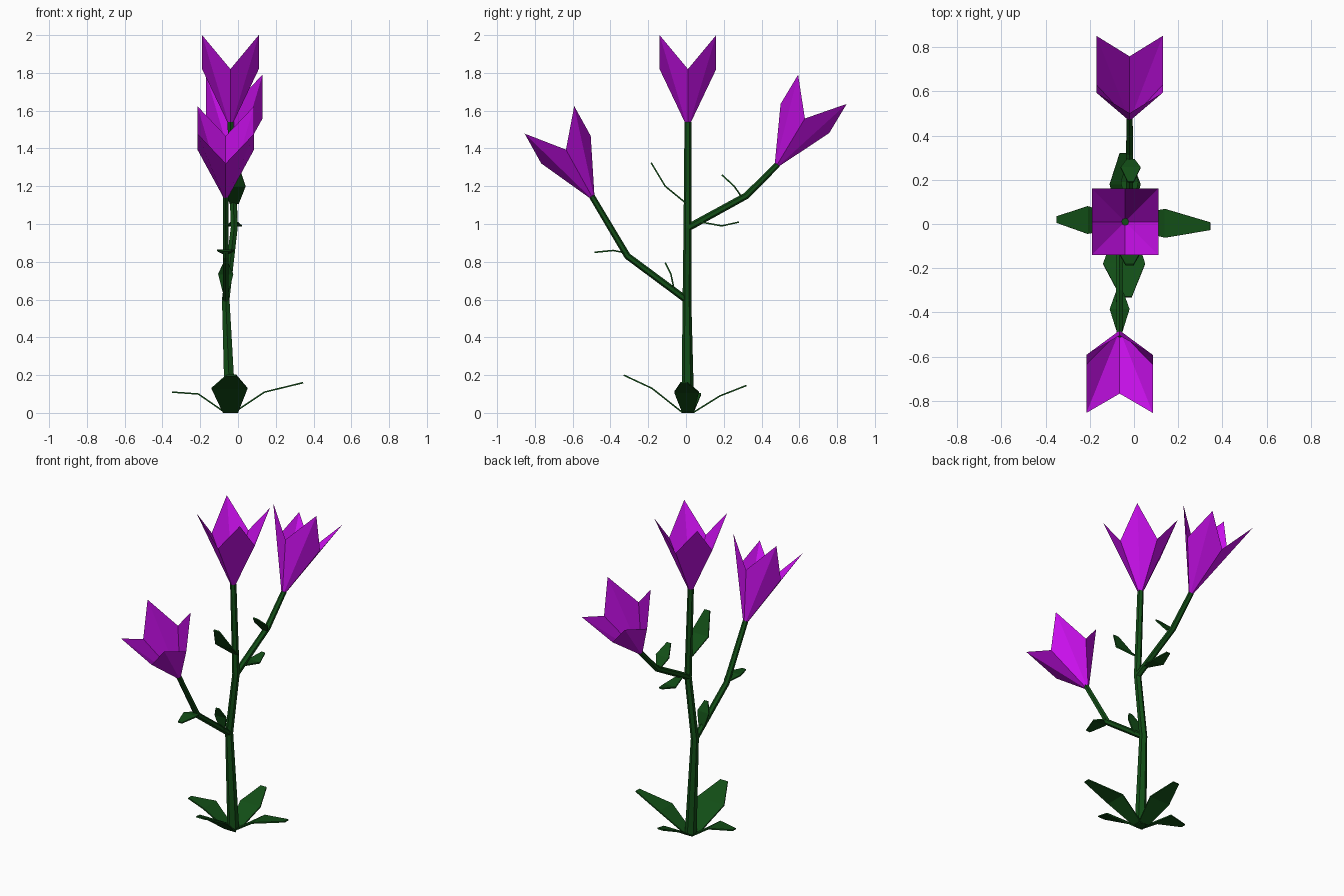
import bpy, bmesh, math
from mathutils import Vector, Matrix

if "Cube" in bpy.data.objects:
    bpy.data.objects.remove(bpy.data.objects["Cube"])


def material(name, color):
    m = bpy.data.materials.new(name)
    m.diffuse_color = color
    m.use_nodes = True
    m.node_tree.nodes["Principled BSDF"].inputs["Base Color"].default_value = m.diffuse_color
    return m


GREEN = material("leaf_green", (0.006, 0.075, 0.008, 1))
PURPLE = material("petal_purple", (0.58, 0.005, 0.83, 1))


def finish(name, bm, mat):
    me = bpy.data.meshes.new(name)
    bm.to_mesh(me)
    bm.free()
    me.materials.append(mat)
    ob = bpy.data.objects.new(name, me)
    bpy.context.collection.objects.link(ob)
    return ob


def stem(name, points, radii, sides=6):
    """Tapered tube through the given points."""
    bm = bmesh.new()
    pts = [Vector(p) for p in points]
    rings = []
    for i, p in enumerate(pts):
        d = (pts[min(i + 1, len(pts) - 1)] - pts[max(i - 1, 0)]).normalized()
        u = Vector((1, 0, 0))
        u = (u - d * u.dot(d)).normalized()
        v = d.cross(u)
        angles = [2 * math.pi * (k + 0.5) / sides for k in range(sides)]
        rings.append([bm.verts.new(p + radii[i] * (u * math.cos(a) + v * math.sin(a)))
                      for a in angles])
    for a, b in zip(rings, rings[1:]):
        for k in range(sides):
            n = (k + 1) % sides
            bm.faces.new((a[k], a[n], b[n], b[k]))
    bm.faces.new(rings[0][::-1])
    bm.faces.new(rings[-1])
    return finish(name, bm, GREEN)


def leaf(name, points, widths, side):
    """Thin folded blade: three cross lines along the points."""
    bm = bmesh.new()
    s = Vector(side)
    rows = [(bm.verts.new(Vector(p) - s * w / 2), bm.verts.new(Vector(p) + s * w / 2))
            for p, w in zip(points, widths)]
    for a, b in zip(rows, rows[1:]):
        bm.faces.new((a[0], a[1], b[1], b[0]))
    ob = finish(name, bm, GREEN)
    mod = ob.modifiers.new("thickness", 'SOLIDIFY')
    mod.thickness = 0.008
    mod.offset = 0
    return ob


def flower(name, base, tilt):
    """Four pointed petals: tips on a square, notches between them."""
    bm = bmesh.new()
    low, high = [], []
    for k in range(8):
        a = k * math.pi / 4
        tip = k % 2
        r, z = (0.15 * math.sqrt(2), 0.47) if tip else (0.15, 0.29)
        c = Vector((math.cos(a), math.sin(a), 0))
        low.append(bm.verts.new(c * 0.012))
        high.append(bm.verts.new(c * r + Vector((0, 0, z))))
    for k in range(8):
        n = (k + 1) % 8
        bm.faces.new((low[k], low[n], high[n], high[k]))
    bm.faces.new(low[::-1])
    bm.transform(Matrix.Translation(base) @ Matrix.Rotation(math.radians(tilt), 4, 'X'))
    return finish(name, bm, PURPLE)


# Main stem and two bent branches
stem("main_stem", [(-0.04, 0.01, 0), (-0.065, 0.005, 0.6), (-0.02, 0.008, 0.98), (-0.04, 0.01, 1.54)],
     [0.034, 0.023, 0.021, 0.018])
stem("front_branch", [(-0.065, 0, 0.6), (-0.065, -0.31, 0.83), (-0.065, -0.5, 1.15)],
     [0.018, 0.018, 0.016])
stem("back_branch", [(-0.02, 0.01, 0.98), (-0.02, 0.32, 1.15), (-0.02, 0.485, 1.315)],
     [0.019, 0.018, 0.016])

# Flowers
flower("top_flower", (-0.04, 0.01, 1.53), 0)
flower("front_flower", (-0.065, -0.495, 1.14), 29)
flower("back_flower", (-0.02, 0.48, 1.31), -31)

# Large leaves around the foot
X, Y = (1, 0, 0), (0, 1, 0)
leaf("right_base_leaf", [(-0.02, 0.01, 0.003), (0.14, 0.003, 0.11), (0.345, -0.01, 0.16)],
     [0.06, 0.13, 0.035], Y)
leaf("left_base_leaf", [(-0.07, 0.01, 0.003), (-0.21, 0.018, 0.10), (-0.35, 0.02, 0.11)],
     [0.06, 0.125, 0.03], Y)
leaf("front_base_leaf", [(-0.04, -0.02, 0.003), (-0.045, -0.18, 0.13), (-0.035, -0.33, 0.20)],
     [0.08, 0.19, 0.05], X)
leaf("back_base_leaf", [(-0.04, 0.04, 0.003), (-0.04, 0.18, 0.09), (-0.045, 0.32, 0.145)],
     [0.07, 0.14, 0.04], X)

# Small leaves on the stem and branches: (x, three y/z points, widest width)
small = [
    ("stem_leaf", -0.02, [(0, 1.11), (-0.11, 1.20), (-0.185, 1.325)], 0.12),
    ("back_branch_upper_leaf", -0.015, [(0.29, 1.15), (0.255, 1.20), (0.19, 1.26)], 0.09),
    ("back_branch_lower_leaf", -0.02, [(0.08, 1.01), (0.19, 0.99), (0.28, 1.01)], 0.08),
    ("front_branch_upper_leaf", -0.065, [(-0.06, 0.64), (-0.08, 0.735), (-0.11, 0.795)], 0.08),
    ("front_branch_lower_leaf", -0.065, [(-0.31, 0.845), (-0.385, 0.86), (-0.485, 0.85)], 0.09),
]
for name, x, yz, w in small:
    leaf(name, [(x, y, z) for y, z in yz], [w * 0.4, w, w * 0.3], X)
